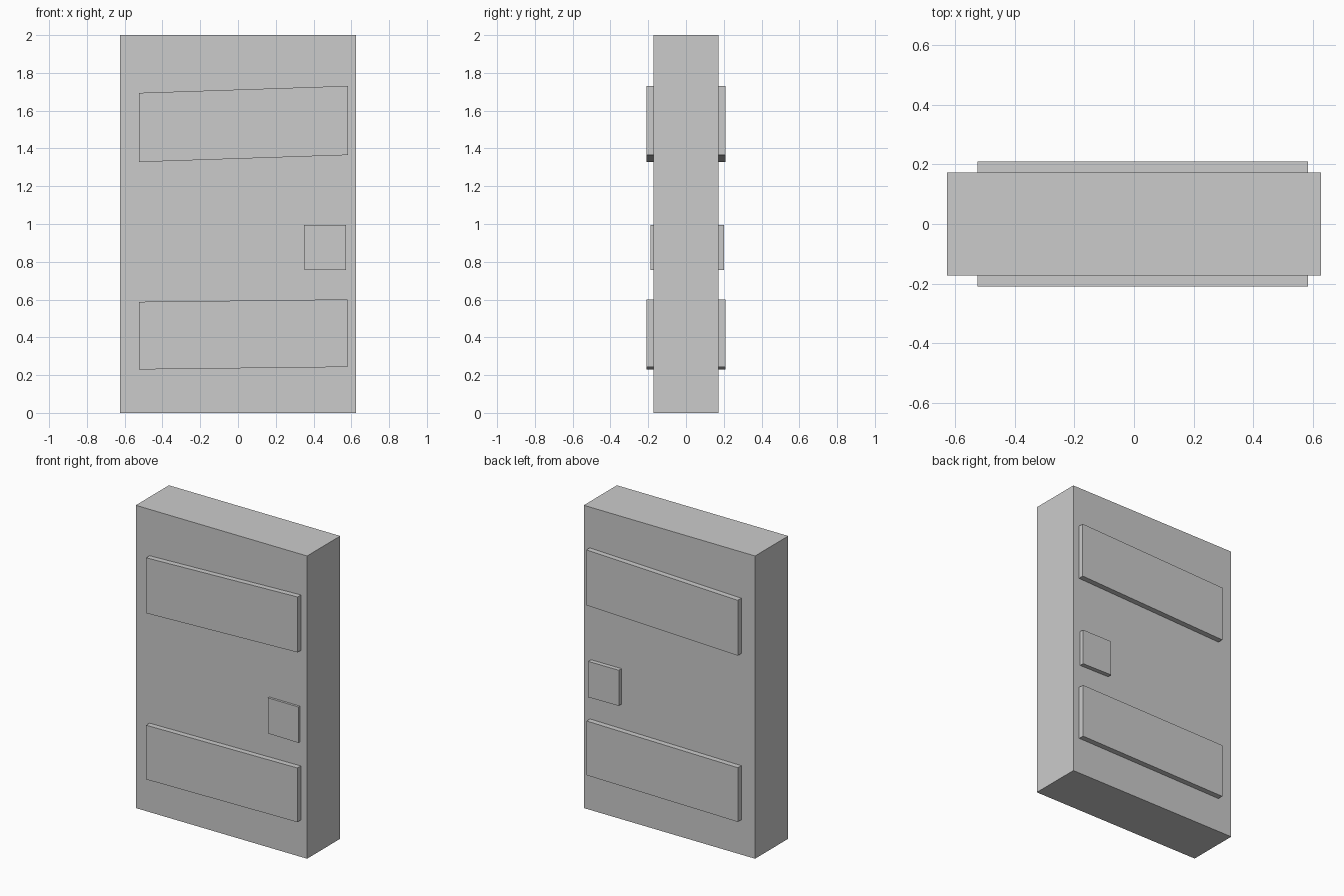
import bpy

cube = bpy.data.objects.get("Cube")
if cube:
    bpy.data.objects.remove(cube, do_unlink=True)

grey = bpy.data.materials.new("plain grey")
grey.use_nodes = True
colour = (0.6, 0.6, 0.6, 1)
grey.diffuse_color = colour
grey.node_tree.nodes["Principled BSDF"].inputs["Base Color"].default_value = colour


def slab(name, outline, front, back):
    """Extrude a four-cornered x-z outline (counter-clockwise from the front) along y."""
    n = len(outline)
    verts = [(x, y, z) for y in (front, back) for x, z in outline]
    faces = [list(range(n)), list(range(2 * n - 1, n - 1, -1))]
    faces += [[i, i + n, (i + 1) % n + n, (i + 1) % n] for i in range(n)]
    mesh = bpy.data.meshes.new(name)
    mesh.from_pydata(verts, [], faces)
    mesh.materials.append(grey)
    obj = bpy.data.objects.new(name, mesh)
    bpy.context.collection.objects.link(obj)
    return obj


def leaning_slab(name, left, right, low, high, rise, front, back):
    """Slab with upright ends whose long edges climb towards +x."""
    return slab(name, [(left, low), (right, low + rise),
                       (right, high + rise), (left, high)], front, back)


# Door leaf
leaning_slab("door_leaf", -0.626, 0.626, 0, 2, 0, -0.173, 0.173)

# Raised panels and lock block, each passing right through the leaf
leaning_slab("upper_panel", -0.525, 0.582, 1.328, 1.694, 0.037, -0.209, 0.209)
leaning_slab("lower_panel", -0.525, 0.58, 0.23, 0.588, 0.013, -0.209, 0.209)
slab("lock_block", [(0.35, 0.76), (0.573, 0.757), (0.573, 0.994), (0.35, 0.995)],
     -0.188, 0.202)
